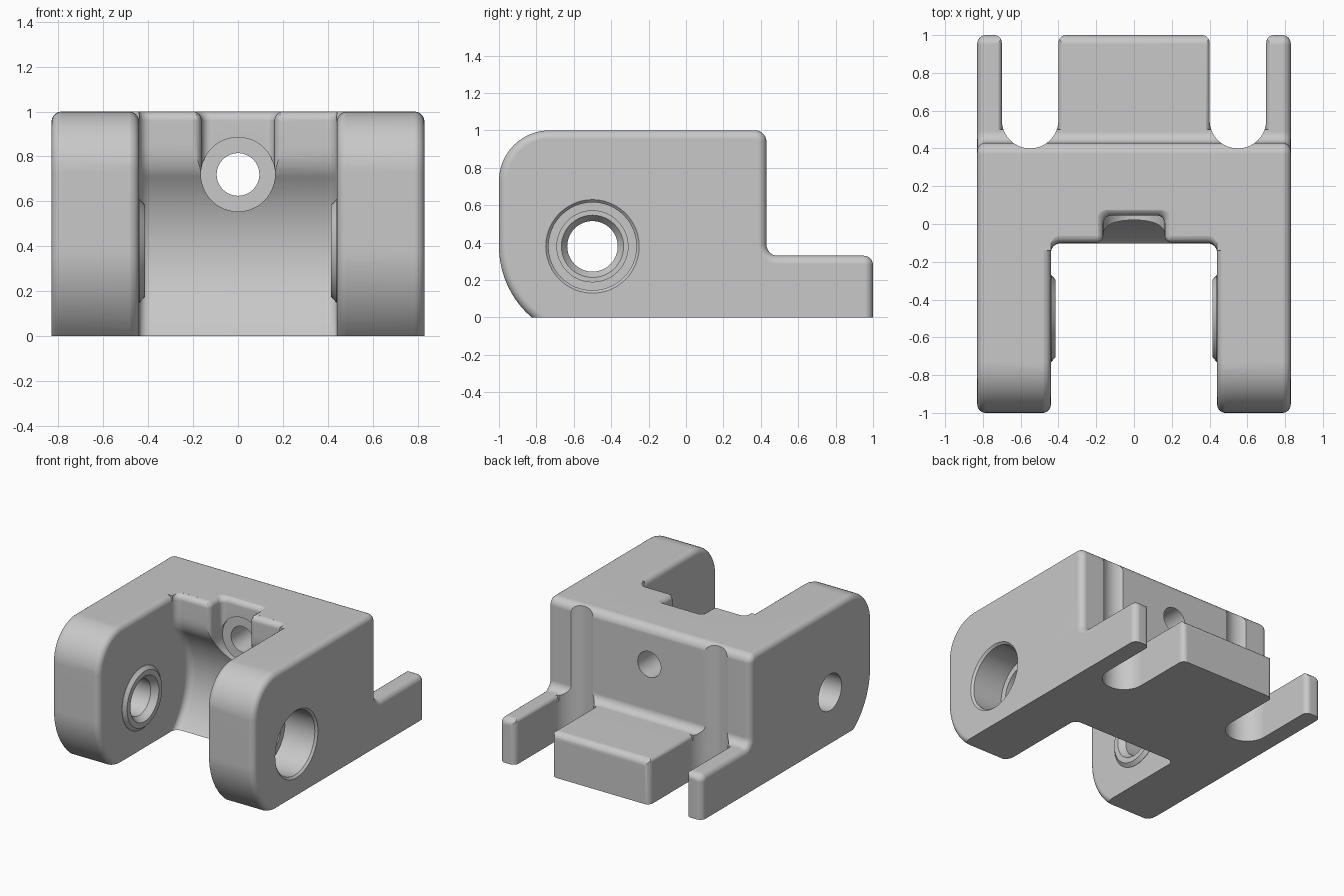
import bpy, bmesh
from math import sin, cos, pi, radians, degrees, asin

if "Cube" in bpy.data.objects:
    bpy.data.objects.remove(bpy.data.objects["Cube"], do_unlink=True)

grey = bpy.data.materials.new("plain grey")
grey.use_nodes = True
grey.diffuse_color = (0.58, 0.58, 0.58, 1)
grey.node_tree.nodes["Principled BSDF"].inputs["Base Color"].default_value = grey.diffuse_color

PIVOT_Y, PIVOT_Z = -0.5, 0.38
SIDE, INNER, ROUND = 0.83, 0.44, 0.045


def arc(cx, cy, r, a0, a1, n=8):
    """Points on an arc, angles in degrees."""
    angles = [radians(a0 + (a1 - a0) * i / n) for i in range(n + 1)]
    return [(cx + r * cos(a), cy + r * sin(a)) for a in angles]


def loft(name, rings):
    """Closed solid through a row of rings, facing outward."""
    bm = bmesh.new()
    rows = [[bm.verts.new(p) for p in ring] for ring in rings]
    n = len(rows[0])
    for a, b in zip(rows, rows[1:]):
        for i in range(n):
            j = (i + 1) % n
            bm.faces.new((a[i], a[j], b[j], b[i]))
    bm.faces.new(rows[0][::-1])
    bm.faces.new(rows[-1])
    bm.normal_update()
    if bm.calc_volume(signed=True) < 0:
        bmesh.ops.reverse_faces(bm, faces=bm.faces)
    mesh = bpy.data.meshes.new(name)
    bm.to_mesh(mesh)
    bm.free()
    mesh.materials.append(grey)
    obj = bpy.data.objects.new(name, mesh)
    bpy.context.collection.objects.link(obj)
    return obj


def lathe(name, profile, axis, u, v, n=48):
    """Turned solid from (position, radius) pairs along x or y."""
    rings = []
    for t, r in profile:
        circle = arc(u, v, r, 0, 360 - 360 / n, n - 1)
        rings.append([(t, p, q) if axis == 'x' else (p, t, q) for p, q in circle])
    return loft(name, rings)


def volume(mesh):
    bm = bmesh.new()
    bm.from_mesh(mesh)
    result = bm.calc_volume(signed=True)
    bm.free()
    return result


def combine(target, other, operation):
    """Boolean that keeps the first solver result of believable volume."""
    before = volume(target.data)
    low, high = (0.5, 1.0) if operation == 'DIFFERENCE' else (1.0, 1.2)
    other.hide_render = True
    mod = target.modifiers.new("combine", 'BOOLEAN')
    mod.operation, mod.object = operation, other
    for solver in ('EXACT', 'MANIFOLD', 'FLOAT'):
        mod.solver = solver
        bpy.context.view_layer.update()
        graph = bpy.context.evaluated_depsgraph_get()
        mesh = bpy.data.meshes.new_from_object(target.evaluated_get(graph))
        if low * before < volume(mesh) < high * before:
            target.data = mesh
            break
    target.modifiers.clear()
    bpy.data.objects.remove(other, do_unlink=True)


def outline(o):
    """Side outline (y, z) drawn inward by o, flat on the floor."""
    nose = arc(PIVOT_Y, PIVOT_Z, 0.5 - o, 180 + degrees(asin(PIVOT_Z / (0.5 - o))), 180, 10)
    nose[0] = (nose[0][0], 0)
    return (nose + arc(-0.73, 0.73, 0.27 - o, 180, 90, 12)
            + arc(0.37, 0.94, 0.06 - o, 90, 0) + arc(0.49, 0.39, 0.06 + o, 180, 270)
            + arc(0.95, 0.28, 0.05 - o, 90, 0) + [(1 - o, 0)])


# Main block with rounded sides
sides = [(SIDE - ROUND + ROUND * cos(a), ROUND * (1 - sin(a)))
         for a in [pi / 2 * i / 6 for i in range(7)]]
sides += [(-x, o) for x, o in reversed(sides)]
body = loft("clevis_bracket", [[(x, y, z) for y, z in outline(o)] for x, o in sides])

# Gap between the arms, hollowed around the pivot and blended at the corners
wall = arc(PIVOT_Y, PIVOT_Z, 0.55, -48, 36, 28)
start, bend, end = wall[-1], (-0.1, 0.757), (-0.1, 0.85)
for i in range(1, 9):
    t = i / 8
    wall.append(tuple((1 - t) ** 2 * s + 2 * t * (1 - t) * b + t * t * e
                      for s, b, e in zip(start, bend, end)))
wall += arc(-0.06, 0.96, 0.04, 180, 95, 5) + [(-0.06, 1.1)]
front = [(-1.3, 1.1), (-1.3, -0.1), (-0.2, -0.1)]
blend = 0.05
stations = [(INNER - blend + blend * sin(a), blend * (1 - cos(a)))
            for a in [pi / 2 * i / 6 for i in range(7)]]
stations = [(-x, o) for x, o in reversed(stations)] + stations
combine(body, loft("gap_cutter", [[(x, y - o, z) for y, z in wall]
                                  + [(x, y, z) for y, z in front]
                                  for x, o in stations]), 'DIFFERENCE')

# Rounded inner edges of the arms, and the bosses around the pivot
steps = [(0.4, ROUND)] + [(INNER + ROUND * (1 - cos(a)), ROUND * (1 - sin(a)))
                          for a in [radians(16 * i) for i in range(6)]] + [(0.49, -0.004)]
for s in (-1, 1):
    rings = []
    for x, o in steps:
        ring = (arc(PIVOT_Y, PIVOT_Z, 0.5 - o, 246, 180, 12)
                + arc(-0.73, 0.73, 0.27 - o, 180, 90, 12)
                + [(-0.14, 1 - o), (-0.14, 1.2), (-1.3, 1.2), (-1.3, -0.2)])
        rings.append([(s * x, y, z) for y, z in ring])
    combine(body, loft("edge_cutter", rings), 'DIFFERENCE')
    boss = lathe("boss", [(s * 0.5, 0.23), (s * 0.438, 0.23), (s * 0.415, 0.205)],
                 'x', PIVOT_Y, PIVOT_Z)
    combine(body, boss, 'UNION')

# Rear slots, rounded at the mouth, with softened shelf edges
for s in (-1, 1):
    half = ([(0.19, 1.1)] + arc(0.19, 0.96, 0.04, 90, 180, 5)
            + arc(0, 0.55, 0.15, 0, -90, 10))
    plan = half + [(-x, y) for x, y in reversed(half[:-1])]
    slot = loft("slot_cutter", [[(s * 0.55 + x, y, z) for x, y in plan]
                                for z in (-0.1, 1.1)])
    combine(body, slot, 'DIFFERENCE')
    lip = [(0.14, 0.29)] + arc(0.179, 0.302, 0.03, 180, 95, 5) + [(0.179, 0.4)]
    lip += [(-x, z) for x, z in reversed(lip)]
    lip_cutter = loft("lip_cutter", [[(s * 0.55 + x, y, z) for x, z in lip]
                                     for y in (0.5, 1.1)])
    combine(body, lip_cutter, 'DIFFERENCE')

# Pivot bores: stepped on the left arm, plain with a countersink on the right
bores = [
    [(0.3, 0.19), (0.57, 0.19), (0.571, 0.235), (0.815, 0.235), (0.835, 0.255), (0.9, 0.255)],
    [(-0.3, 0.17), (-0.41, 0.17), (-0.46, 0.135), (-0.9, 0.135)],
]
for profile in bores:
    combine(body, lathe("bore_cutter", profile, 'x', PIVOT_Y, PIVOT_Z), 'DIFFERENCE')

# Notch open to the top, flared at its front and upper edges
half = (arc(0.122, 0.005, 0.04, 90, 0, 5)
        + arc(0.202, -0.06, 0.04, 180, 265, 5) + [(0.202, -0.2)])
plan = half + [(-x, y) for x, y in reversed(half)]
rings = []
for z, o in [(0.72, 0), (0.96, 0)] + [(0.96 + 0.04 * sin(a), 0.04 * (1 - cos(a)))
             for a in (0.4, 0.8, 1.2)] + [(1.003, 0.04), (1.1, 0.04)]:
    rings.append([(x * (1 + o / 0.165), y + (o if y > -0.03 else 0), z)
                  for x, y in plan])
combine(body, loft("notch_cutter", rings), 'DIFFERENCE')

# Screw seat and screw hole through the crosspiece
for profile in ([(-0.3, 0.165), (0.055, 0.165)], [(-0.25, 0.095), (0.6, 0.095)]):
    combine(body, lathe("screw_cutter", profile, 'y', 0, 0.72), 'DIFFERENCE')

# Smooth shading with flat faces kept even
bpy.ops.object.select_all(action='DESELECT')
body.select_set(True)
bpy.context.view_layer.objects.active = body
bpy.ops.object.shade_smooth_by_angle(angle=radians(30))
body.modifiers.new("even_shading", 'WEIGHTED_NORMAL').keep_sharp = True
